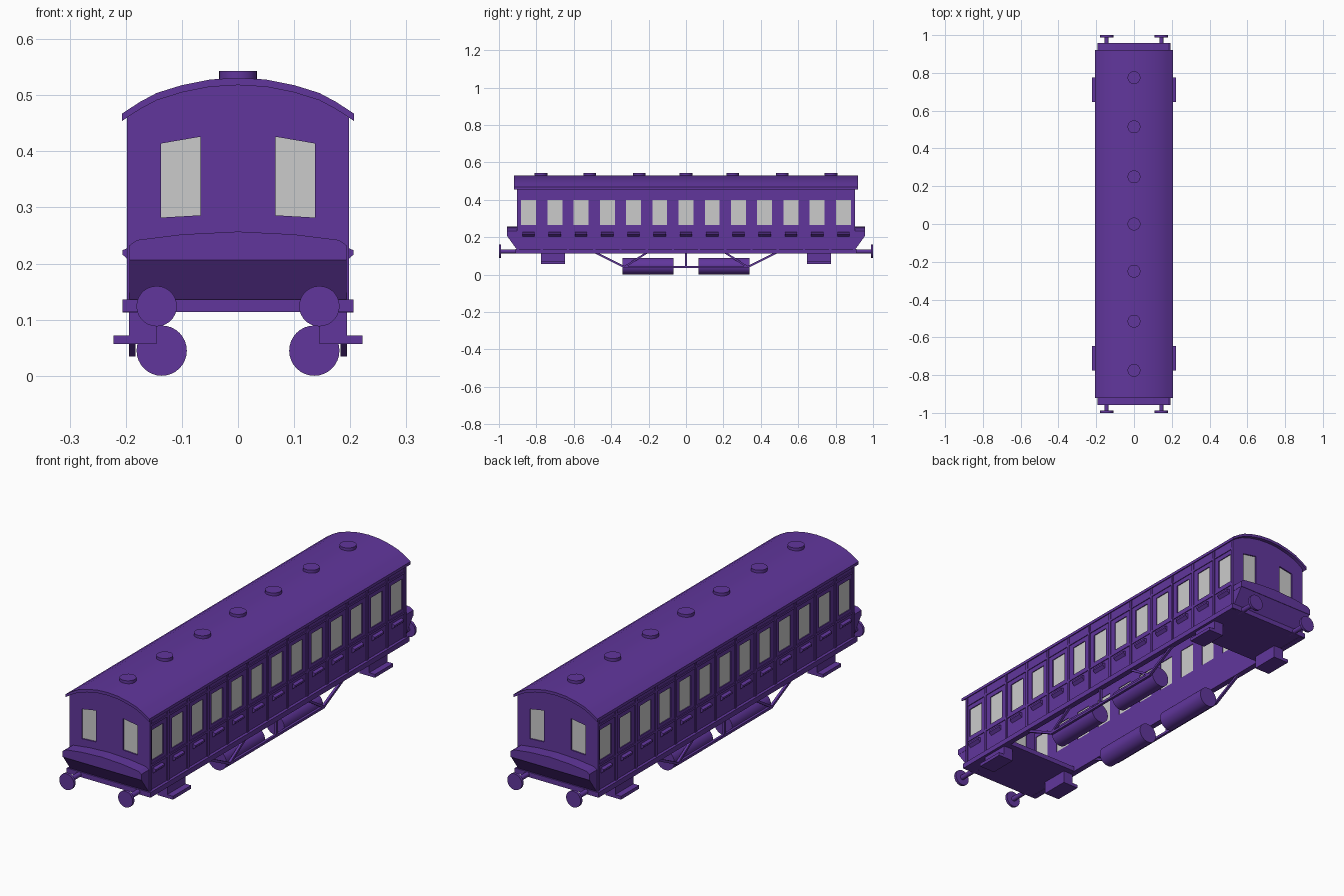
import bpy, bmesh, math
from mathutils import Vector, Matrix

if "Cube" in bpy.data.objects:
    bpy.data.objects.remove(bpy.data.objects["Cube"])


def material(name, rgb):
    m = bpy.data.materials.new(name)
    m.diffuse_color = (*rgb, 1)
    m.use_nodes = True
    m.node_tree.nodes["Principled BSDF"].inputs["Base Color"].default_value = m.diffuse_color
    return m


PURPLE = material("purple paint", (0.120, 0.037, 0.335))
GLASS = material("grey glass", (0.60, 0.60, 0.60))


def finish(name, bm, mat=PURPLE, smooth=False):
    bmesh.ops.recalc_face_normals(bm, faces=bm.faces[:])
    me = bpy.data.meshes.new(name)
    bm.to_mesh(me)
    bm.free()
    ob = bpy.data.objects.new(name, me)
    bpy.context.collection.objects.link(ob)
    me.materials.append(mat)
    if smooth:
        bpy.ops.object.select_all(action='DESELECT')
        ob.select_set(True)
        bpy.context.view_layer.objects.active = ob
        bpy.ops.object.shade_smooth_by_angle(angle=math.radians(30))
    return ob


def prism(bm, pts, axis, a, b):
    """Extrude a 2D profile along x (pts are y,z) or y (pts are x,z)."""
    def place(p, t):
        return (t, p[0], p[1]) if axis == 'x' else (p[0], t, p[1])
    lo = [bm.verts.new(place(p, a)) for p in pts]
    hi = [bm.verts.new(place(p, b)) for p in pts]
    bm.faces.new(lo)
    bm.faces.new(hi)
    for i in range(len(pts)):
        j = (i + 1) % len(pts)
        bm.faces.new((lo[i], lo[j], hi[j], hi[i]))


def box(bm, x0, x1, y0, y1, z0, z1):
    prism(bm, [(x0, z0), (x1, z0), (x1, z1), (x0, z1)], 'y', y0, y1)


def rod(bm, p, q, r, n=24):
    p, q = Vector(p), Vector(q)
    d = q - p
    m = Matrix.Translation((p + q) / 2) @ d.to_track_quat('Z', 'Y').to_matrix().to_4x4()
    bmesh.ops.create_cone(bm, cap_ends=True, segments=n, radius1=r, radius2=r,
                          depth=d.length, matrix=m)


def cut(ob, cutter):
    cutter.hide_render = True
    mod = ob.modifiers.new("windows", 'BOOLEAN')
    mod.operation = 'DIFFERENCE'
    mod.solver = 'EXACT'
    mod.object = cutter
    bpy.context.view_layer.objects.active = ob
    bpy.ops.object.modifier_apply(modifier=mod.name)
    bpy.data.objects.remove(cutter)


SIDES = (-1, 1)
BAY = 0.1403
bays = [(i - 6) * BAY for i in range(13)]

# Roof: arched shell
half = [(0.207, 0.467), (0.175, 0.488), (0.145, 0.504), (0.1, 0.518), (0.05, 0.528)]
arch = half + [(0, 0.531)] + [(-x, z) for x, z in reversed(half)]
bm = bmesh.new()
prism(bm, arch + [(x, z - 0.013) for x, z in reversed(arch)], 'y', -0.92, 0.92)
finish("roof", bm, smooth=True)

# Roof vents
bm = bmesh.new()
for y in (-0.775, -0.515, -0.25, 0, 0.25, 0.515, 0.775):
    rod(bm, (0, y, 0.51), (0, y, 0.543), 0.034)
finish("roof_vents", bm, smooth=True)

# Side walls with window openings
for s, label in ((-1, "left"), (1, "right")):
    bm = bmesh.new()
    box(bm, s * 0.183, s * 0.193, -0.9, 0.9, 0.13, 0.465)
    wall = finish(label + "_wall", bm)
    bm = bmesh.new()
    for y in bays:
        box(bm, s * 0.15, s * 0.22, y - 0.04, y + 0.04, 0.265, 0.40)
    cut(wall, finish("window_cutter", bm))

    bm = bmesh.new()
    for y in bays:
        box(bm, s * 0.186, s * 0.189, y - 0.04, y + 0.04, 0.265, 0.40)
    finish(label + "_glass", bm, GLASS)

    # Mouldings between bays and along the waist and eaves
    bm = bmesh.new()
    for i in range(14):
        y = max(-0.898, min(0.898, (i - 6.5) * BAY))
        box(bm, s * 0.192, s * 0.198, y - 0.006, y + 0.006, 0.136, 0.462)
    for z in (0.246, 0.425):
        box(bm, s * 0.192, s * 0.1965, -0.9, 0.9, z - 0.005, z + 0.005)
    finish(label + "_mouldings", bm)

    # Louvre hoods under the windows
    bm = bmesh.new()
    for y in bays:
        prism(bm, [(s * 0.192, 0.229), (s * 0.206, 0.224), (s * 0.206, 0.216),
                   (s * 0.192, 0.204)], 'y', y - 0.033, y + 0.033)
    finish(label + "_louvres", bm)

    # Sill rail along the bottom of the wall
    bm = bmesh.new()
    box(bm, s * 0.180, s * 0.206, -0.905, 0.905, 0.113, 0.136)
    finish(label + "_sill", bm)

# End walls
for s, label in ((-1, "front"), (1, "back")):
    bm = bmesh.new()
    top = [(x, z - 0.010) for x, z in arch[1:-1]]
    prism(bm, [(0.193, 0.13), (0.193, 0.464)] + top + [(-0.193, 0.464), (-0.193, 0.13)],
          'y', s * 0.89, s * 0.904)
    wall = finish(label + "_wall", bm)
    panes = [[(k * 0.067, 0.286), (k * 0.137, 0.282), (k * 0.137, 0.414), (k * 0.067, 0.426)]
             for k in SIDES]
    bm = bmesh.new()
    for p in panes:
        prism(bm, p, 'y', s * 0.86, s * 0.94)
    cut(wall, finish("window_cutter", bm))
    bm = bmesh.new()
    for p in panes:
        prism(bm, p, 'y', s * 0.894, s * 0.898)
    finish(label + "_glass", bm, GLASS)

    # Crowned ledge and sloping apron below it
    bm = bmesh.new()
    prism(bm, [(-0.194, 0.206), (0.194, 0.206), (0.194, 0.232), (0.18, 0.242), (0.1, 0.252),
               (0, 0.257), (-0.1, 0.252), (-0.18, 0.242), (-0.194, 0.232)],
          'y', s * 0.9, s * 0.958)
    finish(label + "_ledge", bm)
    bm = bmesh.new()
    prism(bm, [(s * 0.9, 0.136), (s * 0.906, 0.136), (s * 0.957, 0.207), (s * 0.9, 0.207)],
          'x', -0.193, 0.193)
    finish(label + "_apron", bm)

    # End floor plate
    bm = bmesh.new()
    box(bm, -0.206, 0.206, s * 0.62, s * 0.912, 0.114, 0.136)
    finish(label + "_floor", bm)

    # Buffers
    bm = bmesh.new()
    for k in SIDES:
        rod(bm, (k * 0.145, s * 0.88, 0.124), (k * 0.145, s * 0.99, 0.124), 0.011, 16)
        rod(bm, (k * 0.145, s * 0.988, 0.124), (k * 0.145, s * 1.0, 0.124), 0.036, 28)
    finish(label + "_buffers", bm, smooth=True)

    # Footsteps: hanging block with an outward tread
    bm = bmesh.new()
    for k in SIDES:
        prism(bm, [(k * 0.145, 0.057), (k * 0.222, 0.057), (k * 0.222, 0.072),
                   (k * 0.194, 0.072), (k * 0.194, 0.115), (k * 0.145, 0.115)],
              'y', s * 0.647, s * 0.775)
    finish(label + "_steps", bm)

    # Underfloor tanks
    bm = bmesh.new()
    for k in SIDES:
        rod(bm, (k * 0.136, s * 0.068, 0.0448), (k * 0.136, s * 0.34, 0.0448), 0.0448, 32)
    finish(label + "_tanks", bm, smooth=True)

# Truss rods under each side
for s, label in ((-1, "left"), (1, "right")):
    bm = bmesh.new()
    x0, x1, t = s * 0.183, s * 0.194, 0.006
    box(bm, x0, x1, -0.335, 0.335, 0.034, 0.045)
    box(bm, x0, x1, -0.005, 0.005, 0.034, 0.12)
    for k in SIDES:
        for y in (0.49, 0.205):
            prism(bm, [(k * 0.33, 0.04 - t), (k * y, 0.12 - t), (k * y, 0.12 + t),
                       (k * 0.33, 0.04 + t)], 'x', x0, x1)
    finish(label + "_truss", bm)
